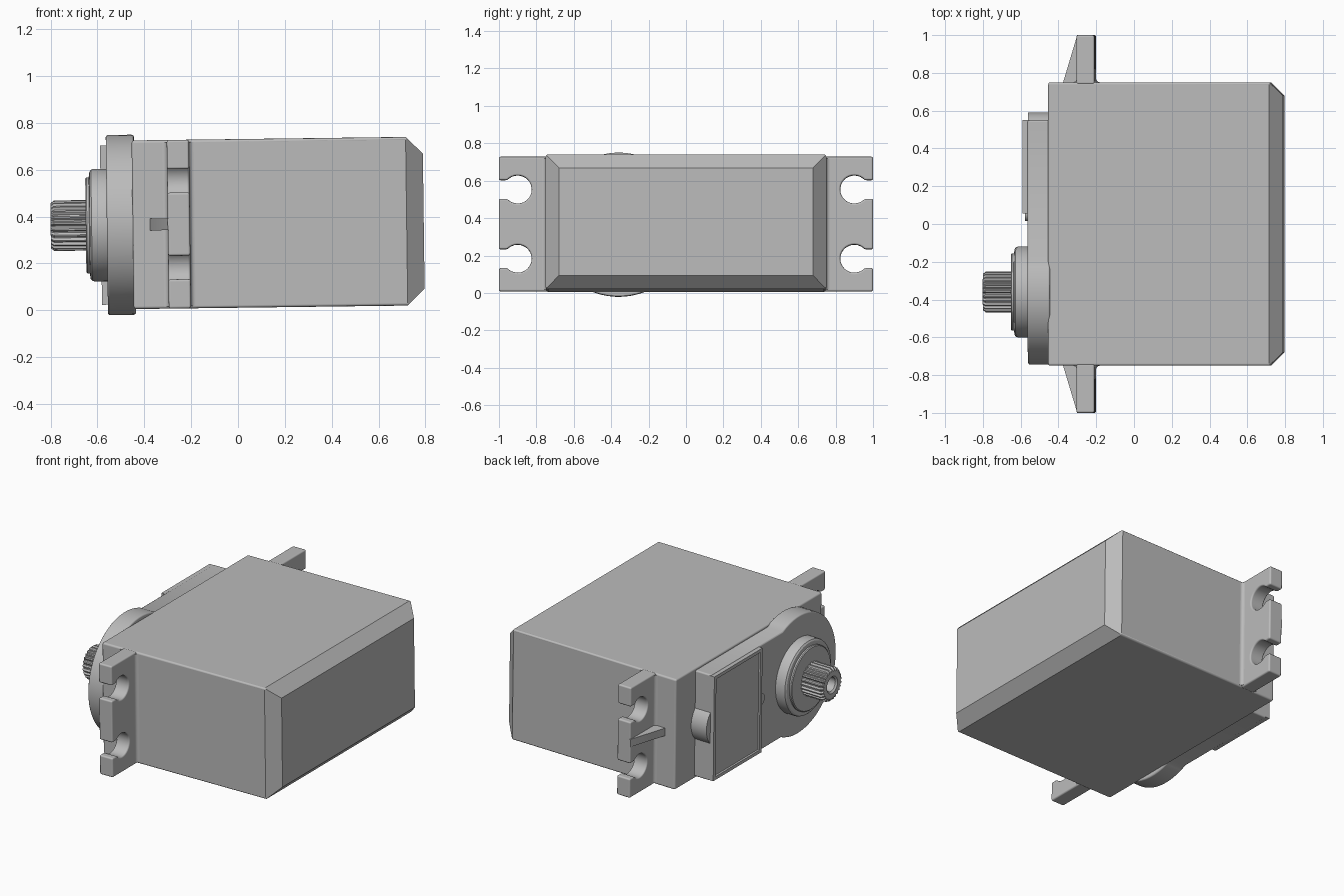
import bpy, bmesh, math
from mathutils import Matrix

cube = bpy.data.objects.get("Cube")
if cube:
    bpy.data.objects.remove(cube, do_unlink=True)

mat = bpy.data.materials.new("grey_plastic")
mat.use_nodes = True
GREY = (0.5, 0.5, 0.5, 1)
mat.diffuse_color = GREY
mat.node_tree.nodes["Principled BSDF"].inputs["Base Color"].default_value = GREY

# The whole case leans slightly, so every part shares this placement
PLACE = Matrix.Translation((0, 0, 0.371)) @ Matrix.Rotation(-0.0128, 4, 'Y')
SHAFT_Y = -0.36


def finish(name, bm, bevel=0, limit=40):
    bmesh.ops.recalc_face_normals(bm, faces=bm.faces)
    bm.transform(PLACE)
    mesh = bpy.data.meshes.new(name)
    bm.to_mesh(mesh)
    bm.free()
    mesh.materials.append(mat)
    ob = bpy.data.objects.new(name, mesh)
    bpy.context.collection.objects.link(ob)
    bpy.ops.object.select_all(action='DESELECT')
    ob.select_set(True)
    bpy.context.view_layer.objects.active = ob
    bpy.ops.object.shade_smooth_by_angle(angle=math.radians(30))
    if bevel:
        mod = ob.modifiers.new("Rounding", 'BEVEL')
        mod.width = bevel
        mod.segments = 3
        mod.limit_method = 'ANGLE'
        mod.angle_limit = math.radians(limit)
        mod.harden_normals = True
    return ob


def loft(rings, cap_end=True):
    """Join rings of points into a closed skin."""
    bm = bmesh.new()
    loops = [[bm.verts.new(p) for p in ring] for ring in rings]
    n = len(loops[0])
    for a, b in zip(loops, loops[1:]):
        for i in range(n):
            j = (i + 1) % n
            bm.faces.new((a[i], a[j], b[j], b[i]))
    bm.faces.new(loops[0])
    bm.faces.new(loops[-1])
    return bm


def prism(axis, pts, lo, hi):
    """Extrude an outline along x (outline in y, z) or z (outline in x, y)."""
    if axis == 'x':
        return loft([[(t, u, v) for u, v in pts] for t in (lo, hi)])
    return loft([[(u, v, t) for u, v in pts] for t in (lo, hi)])


def rect(y0, y1, z):
    return [(y0, -z), (y1, -z), (y1, z), (y0, z)]


def arc(cy, cz, r, start, end, n=24):
    angles = [math.radians(start + (end - start) * i / n) for i in range(n + 1)]
    return [(cy + r * math.cos(a), cz + r * math.sin(a)) for a in angles]


def turned(profile, n=100, teeth_depth=0):
    """Rings around the shaft axis; profile entries are (x, radius, toothed)."""
    rings = []
    for x, r, toothed in profile:
        ring = []
        for k in range(n):
            rr = r * (1 - teeth_depth) if toothed and k % 4 > 1 else r
            a = math.tau * k / n
            ring.append((x, SHAFT_Y + rr * math.cos(a), rr * math.sin(a)))
        rings.append(ring)
    return loft(rings)


# Main case with a chamfered base
sections = [(-0.45, 0.75, 0.36), (0.72, 0.75, 0.36), (0.793, 0.68, 0.288)]
finish("main_case", loft([[(x, y, z) for y, z in rect(-w, w, h)]
                          for x, w, h in sections]), 0.012, 65)

# Gear housing, round at the shaft end
housing = arc(SHAFT_Y, 0, 0.385, -63.6, -296.4, 40)
housing += [(0.55, 0.345), (0.55, -0.345)]
finish("gear_housing", prism('x', housing, -0.56, -0.44), 0.01)

# Cover plate with a recessed panel
bm = prism('x', rect(0.055, 0.55, 0.34), -0.585, -0.55)
bm.normal_update()
face = min(bm.faces, key=lambda f: f.calc_center_median().x)
bmesh.ops.recalc_face_normals(bm, faces=bm.faces)
bmesh.ops.inset_region(bm, faces=[face], thickness=0.03)
bmesh.ops.inset_region(bm, faces=[face], thickness=0.006, depth=-0.008)
finish("cover_plate", bm)

# Small rounded catches at each end of the cover
finish("cover_catch", prism('x', arc(0.055, 0, 0.04, 90, 270), -0.577, -0.55))
finish("housing_catch", prism('x', arc(0.445, 0, 0.145, -48, 48), -0.56, -0.44))

# Stepped bearing collar
finish("bearing_collar", turned([
    (-0.55, 0.24, 0), (-0.615, 0.24, 0), (-0.625, 0.237, 0), (-0.632, 0.228, 0),
    (-0.635, 0.205, 0), (-0.645, 0.205, 0), (-0.65, 0.2, 0)]))

# Toothed output shaft with a screw hole
finish("output_shaft", turned([
    (-0.64, 0.108, 1), (-0.785, 0.108, 1), (-0.8, 0.096, 1),
    (-0.8, 0.055, 0), (-0.79, 0.045, 0), (-0.69, 0.045, 0)], teeth_depth=0.1))

# Mounting lugs with open screw holes, gussets and root fillets
for side, s in (("left", 1), ("right", -1)):
    outline = [(0.74, -0.36), (1, -0.36)]
    for cz in (-0.185, 0.185):
        outline.append((1, cz - 0.05))
        outline += arc(0.9, cz, 0.075, -41.8, -318.2)
        outline.append((1, cz + 0.05))
    outline += [(1, 0.36), (0.74, 0.36)]
    # "side" here is front or back along y
    place = "back" if s > 0 else "front"
    finish(place + "_mounting_lug",
           prism('x', [(s * y, z) for y, z in outline], -0.3, -0.205), 0.01)
    gusset = [(-0.375, 0.74), (-0.375, 0.75), (-0.3, 1), (-0.29, 1), (-0.29, 0.74)]
    finish(place + "_lug_gusset",
           prism('z', [(x, s * y) for x, y in gusset], -0.025, 0.025))
    for x0, d in ((-0.205, 1), (-0.3, -1)):
        curve = arc(0.02, 0.02, 0.02, 180, 270, 6)
        root = [(-0.01, -0.01), (-0.01, 0.02)] + curve + [(0.02, -0.01)]
        finish(place + "_lug_fillet",
               prism('z', [(x0 + d * u, s * (0.75 + v)) for u, v in root],
                     -0.35, 0.35))
